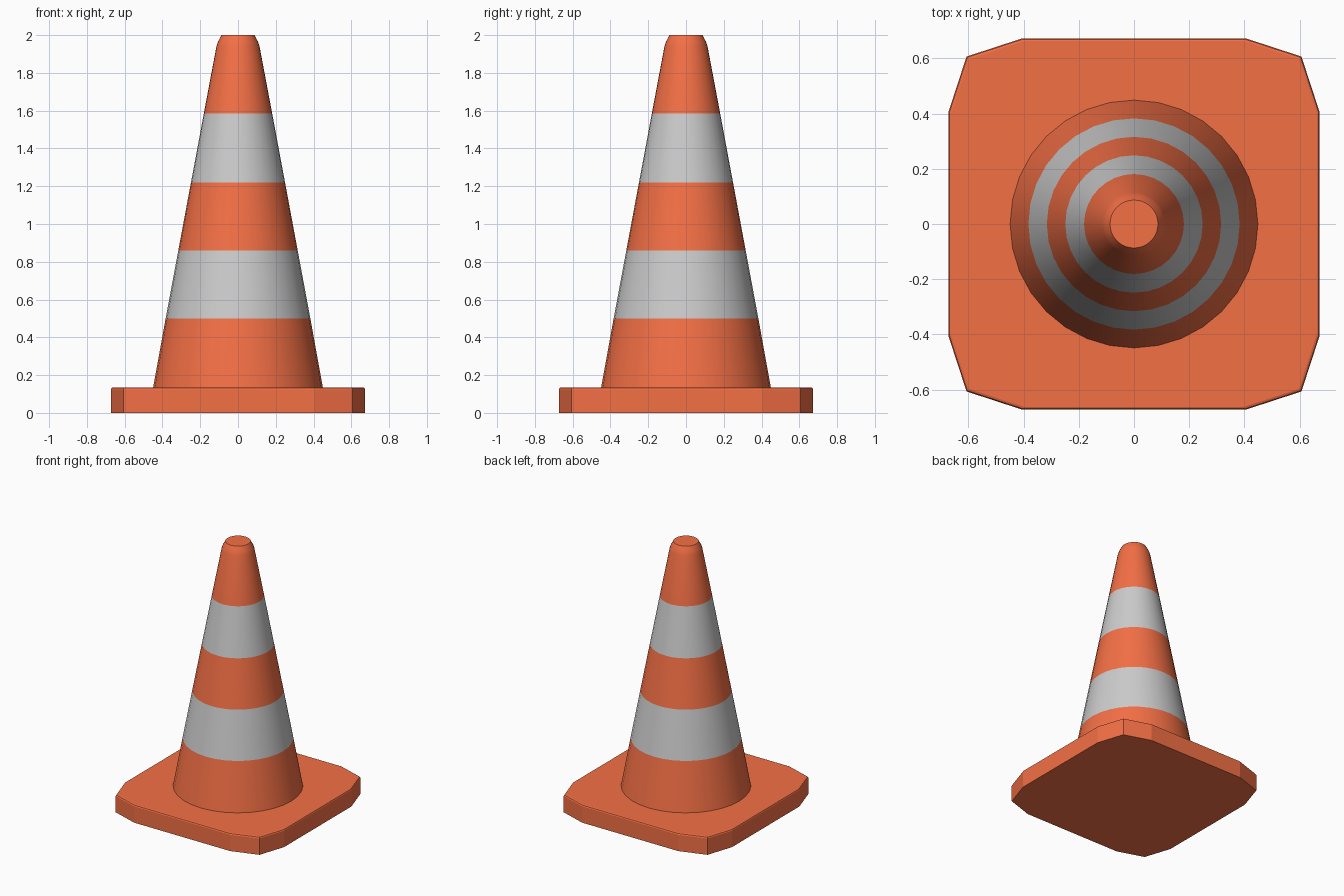
import bpy, bmesh
from math import cos, sin, pi

if "Cube" in bpy.data.objects:
    bpy.data.objects.remove(bpy.data.objects["Cube"])


def material(name, rgb):
    m = bpy.data.materials.new(name)
    m.diffuse_color = (*rgb, 1)
    m.use_nodes = True
    m.node_tree.nodes["Principled BSDF"].inputs["Base Color"].default_value = m.diffuse_color
    return m


ORANGE = material("orange_red", (0.9, 0.16, 0.06))
WHITE = material("stripe_grey", (0.8, 0.8, 0.8))


def loft(name, rings, mats, bands=None):
    """Skin closed rings of points from bottom to top and cap both ends."""
    bm = bmesh.new()
    loops = [[bm.verts.new(p) for p in ring] for ring in rings]
    n = len(loops[0])
    for k, (a, b) in enumerate(zip(loops, loops[1:])):
        for i in range(n):
            j = (i + 1) % n
            f = bm.faces.new((a[i], a[j], b[j], b[i]))
            f.material_index = bands[k] if bands else 0
    bm.faces.new(loops[0][::-1])
    bm.faces.new(loops[-1])
    mesh = bpy.data.meshes.new(name)
    bm.to_mesh(mesh)
    bm.free()
    for m in mats:
        mesh.materials.append(m)
    ob = bpy.data.objects.new(name, mesh)
    bpy.context.collection.objects.link(ob)
    return ob


def smooth(ob, angle):
    bpy.ops.object.select_all(action='DESELECT')
    ob.select_set(True)
    bpy.context.view_layer.objects.active = ob
    bpy.ops.object.shade_smooth_by_angle(angle=angle)


# Square base with chamfered corners and a slightly eased top edge
corner = [(0.673, 0.405), (0.607, 0.607), (0.405, 0.673)]
outline = []
for q in range(4):
    c, s = round(cos(q * pi / 2)), round(sin(q * pi / 2))
    outline += [(x * c - y * s, x * s + y * c) for x, y in corner]
base_profile = [(1.0, 0.0), (1.0, 0.124), (0.995, 0.132), (0.985, 0.135)]
base = loft("base", [[(x * k, y * k, z) for x, y in outline]
                     for k, z in base_profile], [ORANGE])

# Tapered cone body with alternating stripes and a rounded tip
SIDES = 32
cone_profile = [(0.45, 0.13), (0.383, 0.5), (0.316, 0.86), (0.249, 1.22),
                (0.181, 1.585), (0.114, 1.94), (0.106, 1.965), (0.087, 2.0)]
cone = loft("striped_cone",
            [[(r * cos(2 * pi * i / SIDES), r * sin(2 * pi * i / SIDES), z)
              for i in range(SIDES)] for r, z in cone_profile],
            [ORANGE, WHITE], [0, 1, 0, 1, 0, 0, 0])
smooth(cone, pi / 6)
